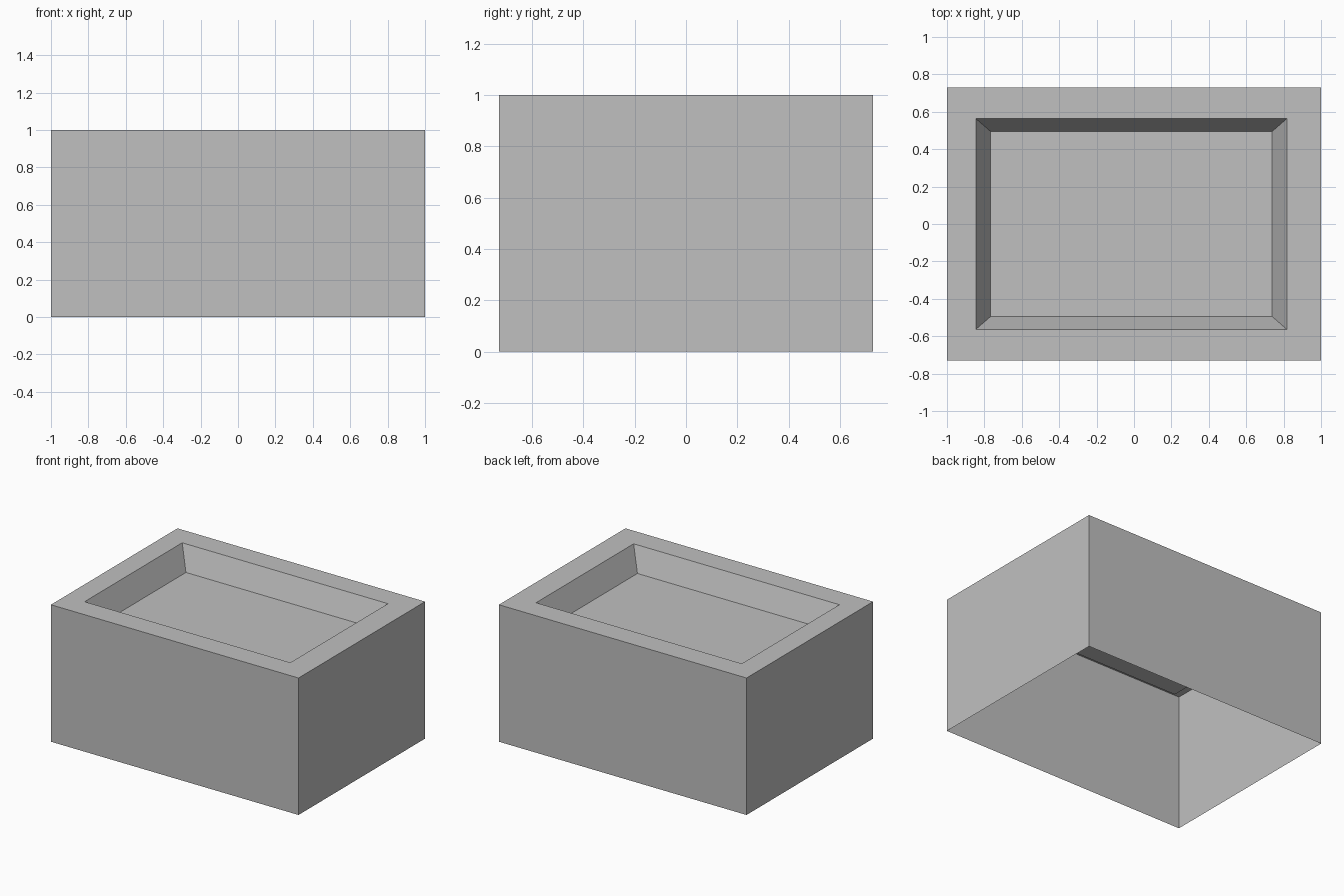
import bpy
import bmesh

default_cube = bpy.data.objects.get("Cube")
if default_cube:
    bpy.data.objects.remove(default_cube, do_unlink=True)

# Single flat grey
grey = bpy.data.materials.new("light grey")
grey.use_nodes = True
colour = (0.527, 0.527, 0.527, 1.0)
grey.diffuse_color = colour
grey.node_tree.nodes["Principled BSDF"].inputs["Base Color"].default_value = colour


def ring(bm, left, right, half_depth, z):
    """Rectangular loop of four vertices, counter-clockwise from above."""
    corners = ((left, -half_depth), (right, -half_depth),
               (right, half_depth), (left, half_depth))
    return [bm.verts.new((x, y, z)) for x, y in corners]


def band(bm, lower, upper):
    """Four faces joining two rectangular loops."""
    for i in range(4):
        j = (i + 1) % 4
        bm.faces.new((lower[i], lower[j], upper[j], upper[i]))


bm = bmesh.new()
loops = [
    ring(bm, -1.0, 1.0, 0.73, 0.0),          # open foot of the walls
    ring(bm, -1.0, 1.0, 0.73, 1.0),          # outer top edge
    ring(bm, -0.845, 0.817, 0.563, 1.0),     # mouth of the recess
    ring(bm, -0.767, 0.739, 0.495, 0.83),    # floor of the recess
]
# Outer walls, flat rim and sloping recess walls
for lower, upper in zip(loops, loops[1:]):
    band(bm, lower, upper)
# Recess floor; the underside stays open
bm.faces.new(loops[-1])

mesh = bpy.data.meshes.new("recessed_box_shell")
bm.to_mesh(mesh)
bm.free()
mesh.materials.append(grey)
shell = bpy.data.objects.new("recessed_box_shell", mesh)
bpy.context.collection.objects.link(shell)
